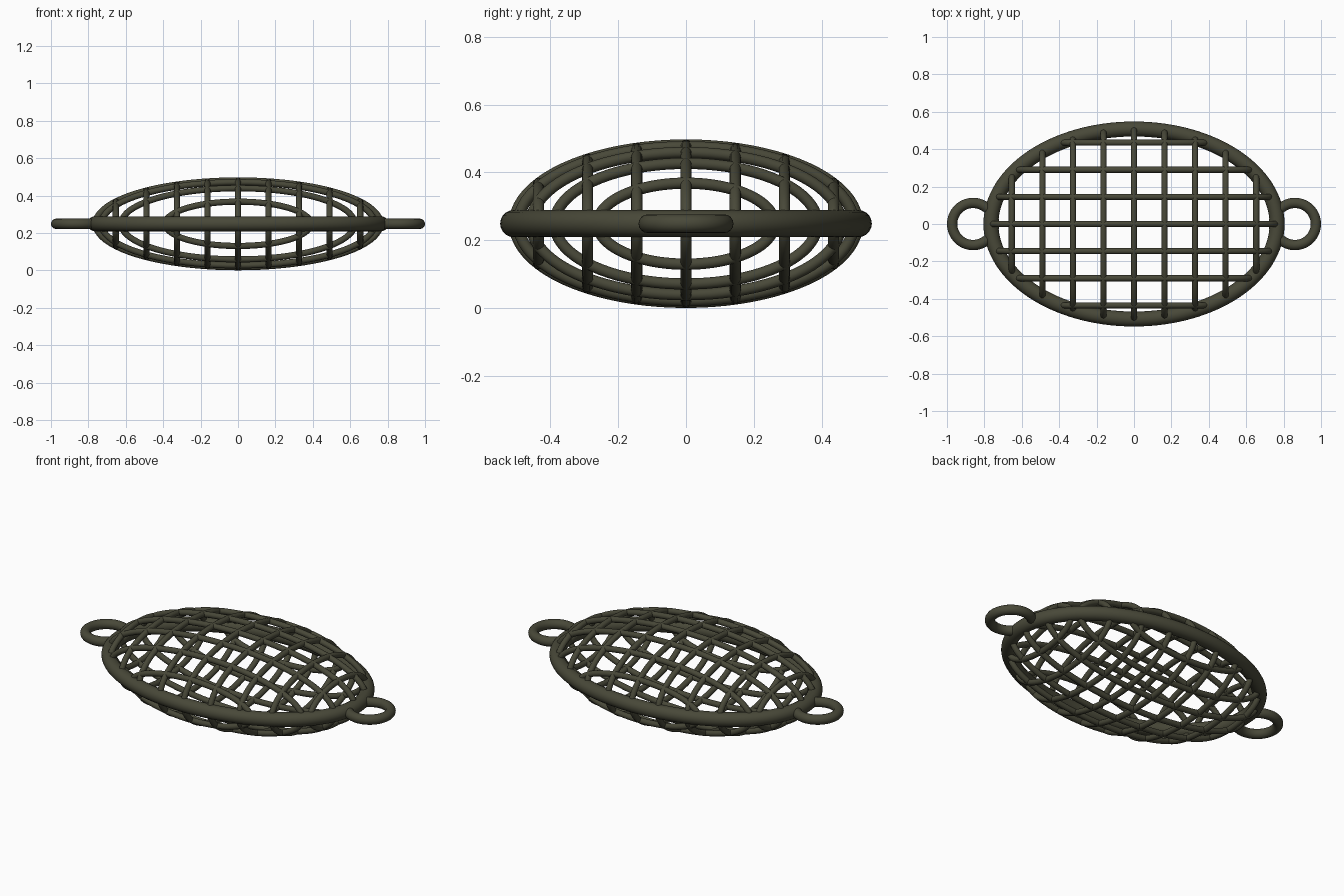
import bpy, bmesh, math
from mathutils import Vector

if "Cube" in bpy.data.objects:
    bpy.data.objects.remove(bpy.data.objects["Cube"])

# Main proportions of the double-sided wire basket
MID_Z = 0.249
A, B, C = 0.762, 0.506, 0.232      # half-axes of the cage ellipsoid
WIRE = 0.0165                      # wire radius

metal = bpy.data.materials.new("dark_olive_metal")
metal.diffuse_color = (0.065, 0.065, 0.040, 1)
metal.use_nodes = True
metal.node_tree.nodes["Principled BSDF"].inputs["Base Color"].default_value = metal.diffuse_color


def elliptic_ring(name, center, u, v, ru, rv, tube, segs=80, sides=16):
    """Round tube swept along an ellipse lying in the plane of u and v."""
    center, u, v = Vector(center), Vector(u), Vector(v)
    w = u.cross(v)
    bm = bmesh.new()
    loops = []
    for i in range(segs):
        t = 2 * math.pi * i / segs
        point = center + u * ru * math.cos(t) + v * rv * math.sin(t)
        out = (u * rv * math.cos(t) + v * ru * math.sin(t)).normalized()
        loop = []
        for j in range(sides):
            s = 2 * math.pi * j / sides
            loop.append(bm.verts.new(point + (out * math.cos(s) + w * math.sin(s)) * tube))
        loops.append(loop)
    for i in range(segs):
        a, b = loops[i], loops[(i + 1) % segs]
        for j in range(sides):
            k = (j + 1) % sides
            bm.faces.new((a[j], b[j], b[k], a[k])).smooth = True
    bmesh.ops.recalc_face_normals(bm, faces=bm.faces)
    mesh = bpy.data.meshes.new(name)
    bm.to_mesh(mesh)
    bm.free()
    mesh.materials.append(metal)
    obj = bpy.data.objects.new(name, mesh)
    bpy.context.collection.objects.link(obj)
    return obj


X, Y, Z = (1, 0, 0), (0, 1, 0), (0, 0, 1)

# Thick oval rim
elliptic_ring("rim", (0, 0, MID_Z), X, Y, 0.765, 0.508, 0.040, segs=128, sides=20)

# Round ring handles at both ends
for side, label in ((-1, "left"), (1, "right")):
    elliptic_ring(label + "_handle", (side * 0.86, 0, MID_Z), X, Y, 0.1125, 0.1125, 0.0275, segs=64)

# Wires running front to back
for i in range(-4, 5):
    x = i * 0.1633
    k = math.sqrt(1 - (x / A) ** 2)
    elliptic_ring(f"cross_wire_{i + 5}", (x, 0, MID_Z), Y, Z, B * k, C * k, WIRE)

# Wires running lengthwise
for i in range(-3, 4):
    y = i * 0.145
    k = math.sqrt(1 - (y / B) ** 2)
    elliptic_ring(f"long_wire_{i + 4}", (0, y, MID_Z), X, Z, A * k, C * k, WIRE)
